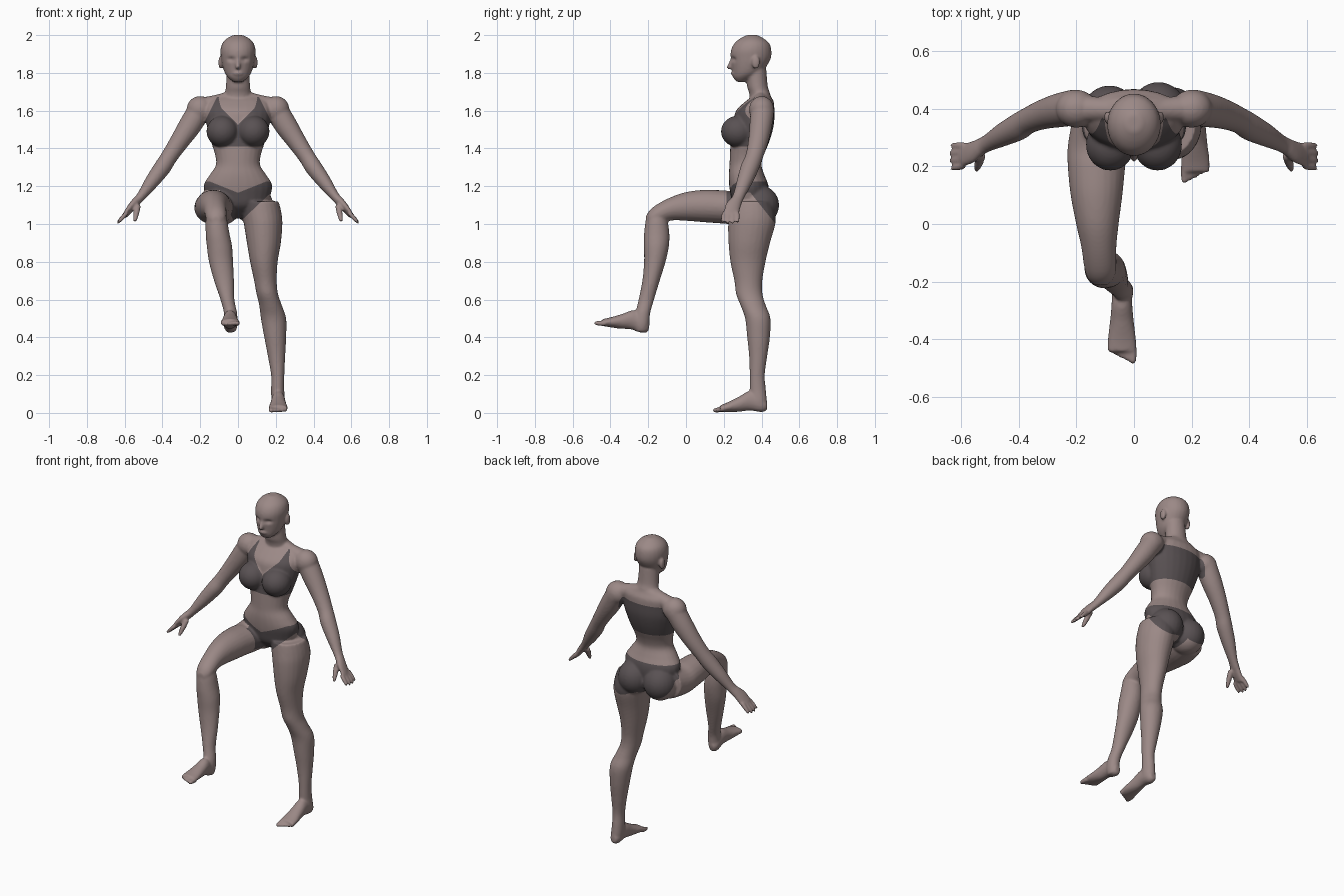
import bpy
import bmesh
import math
from mathutils import Vector, Matrix

cube = bpy.data.objects.get("Cube")
if cube:
    bpy.data.objects.remove(cube, do_unlink=True)

SEGMENTS = 24
UP, FORWARD = Vector((0, 0, 1)), Vector((0, -1, 0))
bm = bmesh.new()


def make_material(name, colour):
    material = bpy.data.materials.new(name)
    material.use_nodes = True
    material.diffuse_color = (*colour, 1)
    shader = material.node_tree.nodes["Principled BSDF"]
    shader.inputs["Base Color"].default_value = (*colour, 1)
    shader.inputs["Roughness"].default_value = 0.7
    return material


def smooth_rings(rings, steps=5):
    """Catmull-Rom interpolation of ring centres and radii."""
    padded = [rings[0], *rings, rings[-1]]
    result = []
    for a, b, c, d in zip(padded, padded[1:], padded[2:], padded[3:]):
        for step in range(steps):
            t = step / steps
            result.append([
                q + t * (r - p) / 2 + t * t * (p - 2.5 * q + 2 * r - s / 2)
                + t ** 3 * (1.5 * (q - r) + (s - p) / 2)
                for p, q, r, s in zip(a, b, c, d)])
    return result + [list(rings[-1])]


def loft(rings, axis=UP, place=Matrix.Identity(4)):
    """Closed tube through rings of x, y, z, width radius, depth radius."""
    axis = Vector(axis).normalized()
    side = Vector((1, 0, 0))
    side = (side - axis * side.dot(axis)).normalized()
    depth = axis.cross(side)
    loops = []
    for x, y, z, wide, deep in smooth_rings(rings):
        loop = []
        for k in range(SEGMENTS):
            angle = math.tau * k / SEGMENTS
            offset = side * math.cos(angle) * max(wide, 0.003)
            offset += depth * math.sin(angle) * max(deep, 0.003)
            loop.append(bm.verts.new(place @ (Vector((x, y, z)) + offset)))
        loops.append(loop)
    for low, high in zip(loops, loops[1:]):
        for k in range(SEGMENTS):
            n = (k + 1) % SEGMENTS
            bm.faces.new((low[k], low[n], high[n], high[k]))
    bm.faces.new(loops[0][::-1])
    bm.faces.new(loops[-1])


def trunk(profile):
    """Upright loft from height, front y, back y and half width."""
    loft([(0, (front + back) / 2, z, wide, (back - front) / 2)
          for z, front, back, wide in profile])


def blob(centre, radii):
    place = Matrix.Translation(centre) @ Matrix.Diagonal((*radii, 1))
    bmesh.ops.create_uvsphere(bm, u_segments=24, v_segments=16, radius=1, matrix=place)


def finger(start, end, thick, thin, place=Matrix.Identity(4)):
    start, end = Vector(start), Vector(end)
    middle = (start + end) / 2
    loft([(*start, thick, thick), (*middle, thick, thick), (*end, thin, thin)],
         end - start, place)
    blob(place @ end, (thin, thin, thin))


def foot(place):
    loft([(0, 0, .04, .018, .022), (0, -.028, .048, .033, .042),
          (0, -.09, .066, .036, .052), (0, -.15, .048, .042, .04),
          (0, -.21, .032, .05, .026), (0, -.25, .024, .05, .018)], FORWARD, place)
    for i in range(5):
        x = -.038 + .019 * i
        thick = .014 - .001 * i
        finger((x, -.23, .022), (x, -.278 + .009 * i, .015), thick, thick - .002, place)


# Torso, from crotch to collar
trunk([(1.03, .33, .4, .03), (1.06, .29, .42, .08), (1.1, .25, .43, .15),
       (1.16, .235, .44, .175), (1.21, .228, .435, .18), (1.26, .226, .415, .15),
       (1.31, .23, .4, .118), (1.36, .232, .41, .12), (1.42, .235, .435, .138),
       (1.48, .24, .455, .155), (1.54, .25, .467, .17), (1.6, .265, .468, .175),
       (1.645, .31, .465, .165), (1.675, .35, .45, .12), (1.7, .37, .44, .06)])
# Neck
loft([(0, .4, 1.62, .085, .06), (0, .39, 1.69, .07, .055),
      (0, .378, 1.73, .064, .055), (0, .37, 1.82, .06, .055)])
# Head with jaw, nose and lips
trunk([(1.752, .268, .32, .025), (1.775, .25, .36, .052), (1.8, .246, .4, .07),
       (1.84, .241, .43, .083), (1.88, .236, .45, .09), (1.92, .238, .452, .093),
       (1.955, .255, .442, .084), (1.98, .283, .415, .062), (2, .32, .38, .026)])
finger((0, .246, 1.875), (0, .23, 1.832), .01, .014)
blob((0, .25, 1.797), (.026, .013, .011))

for s in (-1, 1):
    # Ears, bust, buttocks
    blob((s * .092, .37, 1.855), (.012, .022, .035))
    blob((s * .082, .275, 1.49), (.085, .09, .083))
    blob((s * .085, .38 + s * .006, 1.1), (.1, .107, .106))
    # Shoulder and collar slope
    blob((s * .2, .4, 1.607), (.072, .066, .07))
    finger((s * .03, .395, 1.665), (s * .19, .4, 1.62), .042, .05)
    # Arm
    loft([(s * x, y, z, wide, deep) for x, y, z, wide, deep in (
        (.2, .405, 1.61, .062, .064), (.255, .395, 1.52, .06, .06),
        (.315, .38, 1.43, .05, .052), (.365, .36, 1.355, .044, .046),
        (.4, .338, 1.3, .045, .048), (.455, .31, 1.225, .038, .041),
        (.51, .28, 1.15, .025, .031), (.545, .26, 1.11, .022, .034))],
        (s * .33, -.14, -.47))
    # Palm, thumb and fingers
    loft([(s * .53, .268, 1.13, .022, .03), (s * .56, .25, 1.095, .02, .04),
          (s * .595, .238, 1.05, .014, .042)], (s * .06, -.03, -.08))
    finger((s * .53, .24, 1.1), (s * .545, .19, 1.02), .016, .01)
    for i in range(4):
        reach = .006 * abs(i - 1.5)
        finger((s * .588, .272 - .023 * i, 1.06),
               (s * (.638 - reach), .274 - .027 * i, 1.006 + reach), .012, .009)

# Standing left leg
loft([(.115, .345, 1.12, .1, .11), (.125, .35, 1.06, .105, .122),
      (.133, .348, 1, .102, .125), (.137, .335, .9, .09, .11),
      (.137, .328, .8, .073, .093), (.145, .33, .7, .06, .074),
      (.155, .335, .63, .057, .07), (.172, .355, .57, .06, .067),
      (.188, .38, .5, .067, .067), (.197, .384, .4, .058, .06),
      (.204, .382, .3, .046, .048), (.21, .377, .2, .035, .04),
      (.21, .38, .12, .035, .043), (.213, .385, .06, .036, .043),
      (.213, .388, .02, .028, .034)])
foot(Matrix.Translation((.213, .43, -.002)))

# Raised right thigh
loft([(-.11, .36, 1.1, .105, .1), (-.125, .27, 1.085, .105, .088),
      (-.13, .2, 1.09, .1, .088), (-.13, .1, 1.095, .09, .086),
      (-.127, 0, 1.093, .074, .076), (-.122, -.08, 1.08, .061, .062),
      (-.117, -.15, 1.05, .056, .056), (-.115, -.19, 1.03, .045, .045),
      (-.115, -.213, 1.02, .02, .02)], FORWARD)
# Right lower leg
loft([(-.115, -.15, 1.08, .035, .03), (-.115, -.155, 1.03, .055, .055),
      (-.108, -.155, .95, .063, .067), (-.098, -.157, .88, .067, .066),
      (-.09, -.165, .8, .064, .057), (-.074, -.185, .7, .053, .046),
      (-.056, -.21, .6, .037, .041), (-.04, -.228, .53, .035, .039),
      (-.037, -.235, .47, .035, .04), (-.037, -.235, .43, .025, .03)])
foot(Matrix.Translation((-.042, -.203, .412)) @ Matrix.Rotation(math.radians(-10), 4, "X")
     @ Matrix.Diagonal((-1, 1, 1, 1)))

# Fuse the parts into one soft skin
bmesh.ops.recalc_face_normals(bm, faces=bm.faces)
mesh = bpy.data.meshes.new("body")
bm.to_mesh(mesh)
bm.free()
body = bpy.data.objects.new("body", mesh)
bpy.context.scene.collection.objects.link(body)
fuse = body.modifiers.new("fuse", "REMESH")
fuse.mode = "VOXEL"
fuse.voxel_size = 0.007
soften = body.modifiers.new("soften", "SMOOTH")
soften.factor = 0.5
soften.iterations = 5
graph = bpy.context.evaluated_depsgraph_get()
fused = bpy.data.meshes.new_from_object(body.evaluated_get(graph))
body.modifiers.clear()
body.data = fused
bpy.data.meshes.remove(mesh)
fused.name = "body"
fused.materials.clear()
fused.materials.append(make_material("skin", (.33, .25, .24)))
fused.materials.append(make_material("dark_cloth", (.1, .083, .087)))


def bra_top(p):
    """Positive inside the bra."""
    x = abs(p.x)
    neckline = 1.525 + x + 3 * max(0, x - .09) if p.y < .37 else 1.61
    edge = min(.185, .12 + (1.655 - p.z) / 2)
    return min(p.z - 1.41, neckline - p.z, edge - x)


def briefs(p):
    """Positive inside the briefs."""
    x = abs(p.x)
    waistband = 1.165 + min(.06, .4 * x) if p.y < .33 else 1.225
    steep = .94 if p.x > 0 else 2.2
    front_leg = min(1.03 + steep * (x - .03), 1.18)
    back_leg = 1.18 - 1.25 * (p.y - .33)
    return min(waistband - p.z, p.z - min(front_leg, back_leg), .24 - x, p.y - .215)


bm = bmesh.new()
bm.from_mesh(fused)
# Eye sockets
for v in bm.verts:
    if v.co.z > 1.8 and v.co.y < .32:
        gap = Vector(((abs(v.co.x) - .036) / .02, (v.co.z - 1.872) / .012))
        v.co.y += .013 * math.exp(-gap.length_squared)
# Cut the garment outlines into the skin and colour the inside
for garment in (bra_top, briefs):
    value = {v: garment(v.co) for v in bm.verts}
    cuts = []
    for e in list(bm.edges):
        a, b = e.verts
        if value[a] * value[b] < 0:
            share = value[a] / (value[a] - value[b])
            cuts.append(bmesh.utils.edge_split(e, a, min(.97, max(.03, share)))[1])
    bmesh.ops.connect_verts(bm, verts=cuts)
    for f in bm.faces:
        if garment(f.calc_center_median()) > 0:
            f.material_index = 1
for f in bm.faces:
    f.smooth = True
bm.to_mesh(fused)
bm.free()
